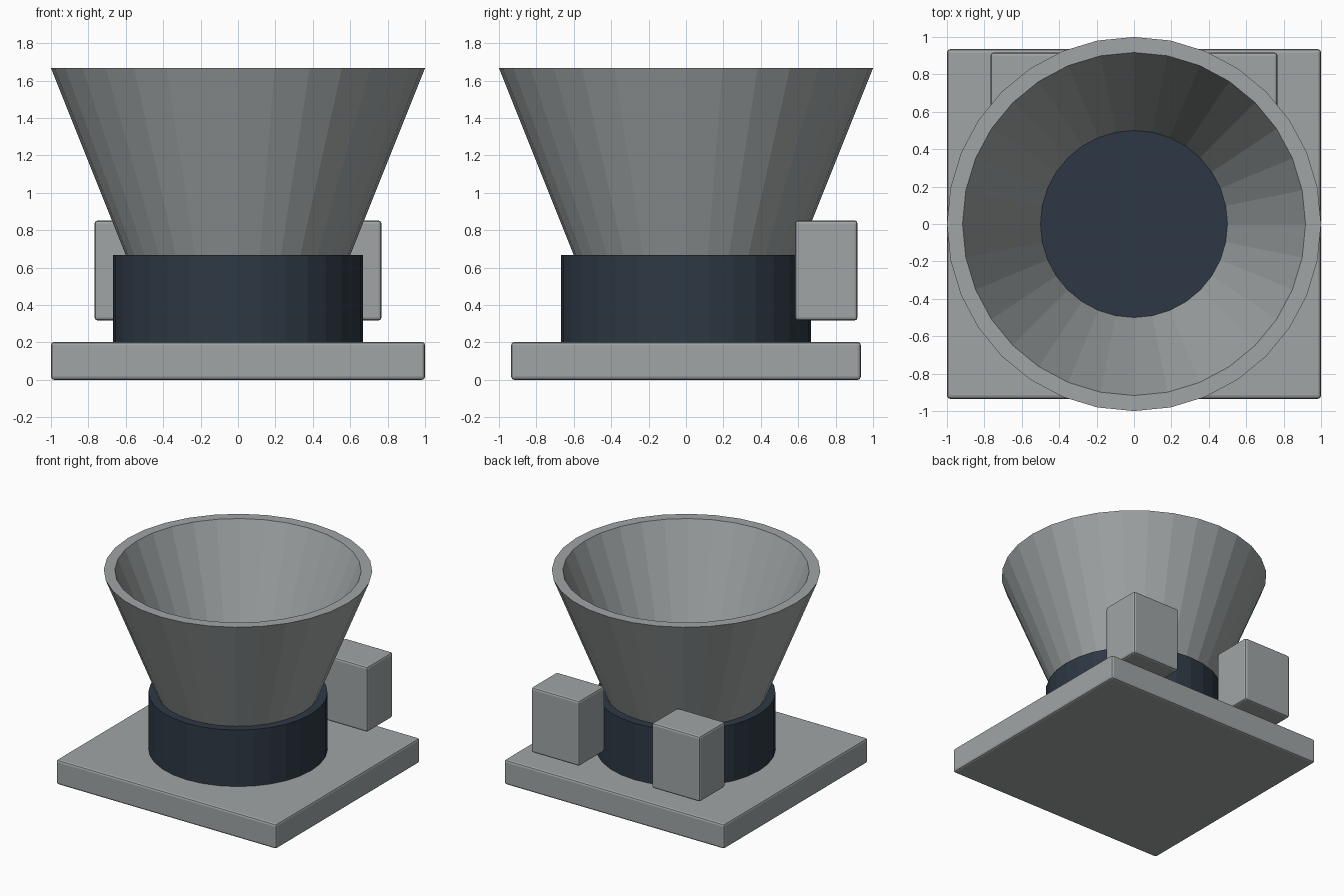
import bpy
import bmesh
import math

cube = bpy.data.objects.get("Cube")
if cube:
    bpy.data.objects.remove(cube, do_unlink=True)


def material(name, rgb):
    mat = bpy.data.materials.new(name)
    mat.use_nodes = True
    mat.diffuse_color = (*rgb, 1)
    mat.node_tree.nodes["Principled BSDF"].inputs["Base Color"].default_value = (*rgb, 1)
    return mat


grey = material("light grey", (0.35, 0.375, 0.375))
navy = material("dark navy", (0.027, 0.04, 0.058))


def add_object(name, bm, mat):
    bmesh.ops.recalc_face_normals(bm, faces=bm.faces)
    mesh = bpy.data.meshes.new(name)
    bm.to_mesh(mesh)
    bm.free()
    mesh.materials.append(mat)
    obj = bpy.data.objects.new(name, mesh)
    bpy.context.collection.objects.link(obj)
    return obj


def rounded_box(name, low, high, mat):
    bm = bmesh.new()
    bmesh.ops.create_cube(bm, size=1)
    for v in bm.verts:
        v.co = [(a + b) / 2 + c * (b - a) for a, b, c in zip(low, high, v.co)]
    obj = add_object(name, bm, mat)
    bevel = obj.modifiers.new("soft edges", "BEVEL")
    bevel.width = 0.017
    bevel.segments = 2
    return obj


def lathe(name, profile, mat, closed, sides=32):
    # Spin a radius/height profile around z; open profiles get flat end caps
    bm = bmesh.new()
    rings = []
    for r, z in profile:
        rings.append([bm.verts.new((r * math.cos(i * math.tau / sides),
                                    r * math.sin(i * math.tau / sides), z))
                      for i in range(sides)])
    pairs = list(zip(rings, rings[1:]))
    if closed:
        pairs.append((rings[-1], rings[0]))
    else:
        bm.faces.new(rings[0])
        bm.faces.new(rings[-1])
    for a, b in pairs:
        for i in range(sides):
            j = (i + 1) % sides
            bm.faces.new((a[i], a[j], b[j], b[i]))
    return add_object(name, bm, mat)


# Base slab and round collar
rounded_box("base_plate", (-1, -0.935, 0), (1, 0.935, 0.203), grey)
lathe("collar", [(0.667, 0.19), (0.667, 0.667)], navy, closed=False)

# Hollow flared funnel with a thin disc on its floor
lathe("funnel", [(0.6, 0.667), (1, 1.667), (0.917, 1.667), (0.5, 0.667)], grey, closed=True)
lathe("funnel_floor", [(0.48, 0.66), (0.48, 0.673)], navy, closed=False)

# Two blocks behind the collar
for side, sign in (("left", 1), ("right", -1)):
    xs = sorted((sign * 0.33, sign * 0.767))
    rounded_box(side + "_rear_block", (xs[0], 0.583, 0.317), (xs[1], 0.917, 0.853), grey)
